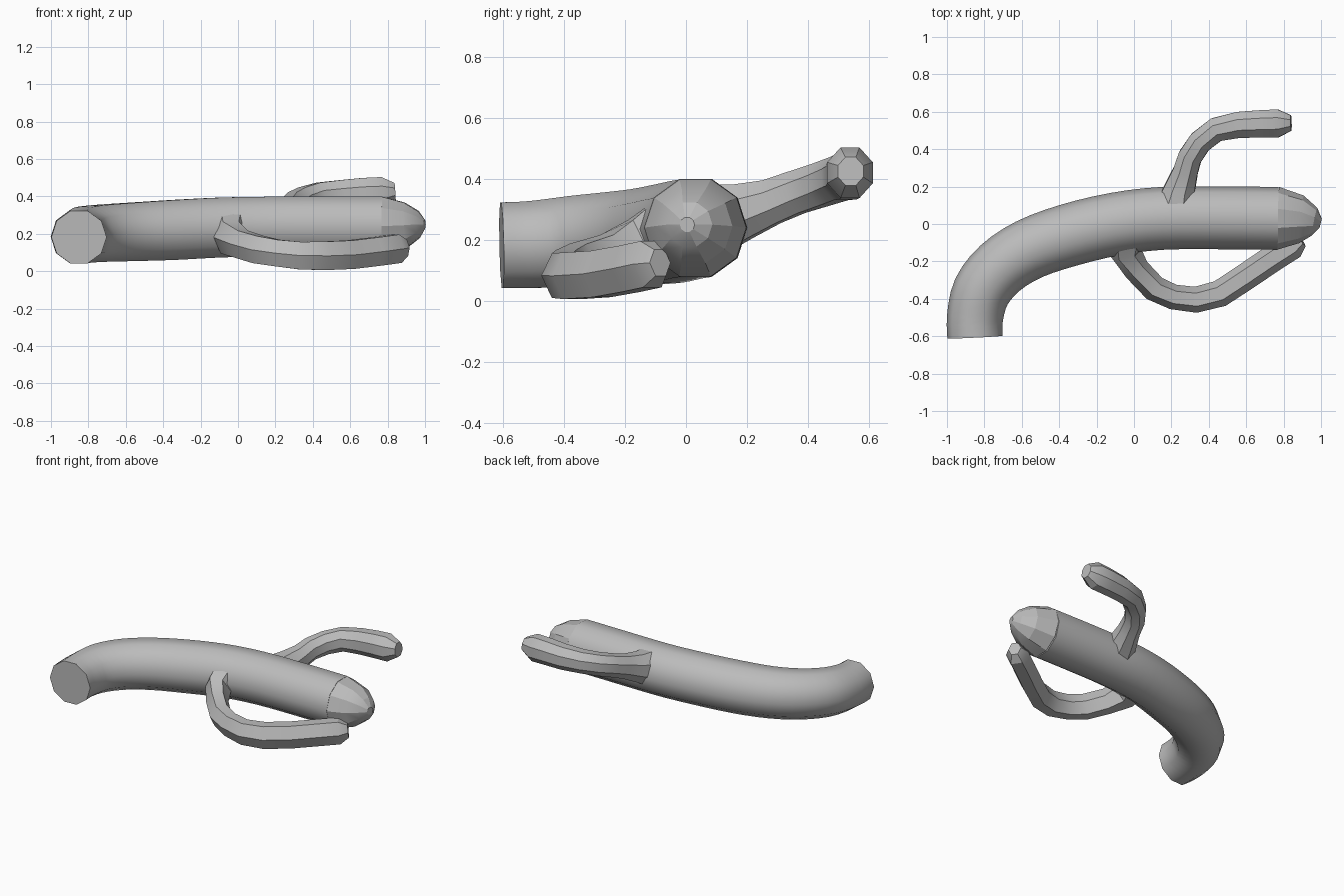
import bpy, bmesh, math
from mathutils import Vector

cube = bpy.data.objects.get("Cube")
if cube:
    bpy.data.objects.remove(cube, do_unlink=True)

grey = bpy.data.materials.new("plain grey")
grey.use_nodes = True
colour = (0.5, 0.5, 0.5, 1)
grey.diffuse_color = colour
grey.node_tree.nodes["Principled BSDF"].inputs["Base Color"].default_value = colour


def refine(points, steps):
    """Catmull-Rom smoothing of (x, y, z, radius) points."""
    pts = [Vector(p) for p in points]
    if steps < 2:
        return pts
    out = []
    for i in range(len(pts) - 1):
        a, b, c = pts[max(i - 1, 0)], pts[i], pts[i + 1]
        d = pts[min(i + 2, len(pts) - 1)]
        for k in range(steps):
            t = k / steps
            out.append(0.5 * (2 * b + (c - a) * t + (2 * a - 5 * b + 4 * c - d) * t ** 2
                              + (3 * b - a - 3 * c + d) * t ** 3))
    return out + [pts[-1]]


def tube(name, points, sides, width=1.0, steps=1, angle=30):
    """Sweep a flat-topped polygon along a path with changing radius."""
    pts = refine(points, steps)
    bm = bmesh.new()
    rings = []
    for i, p in enumerate(pts):
        tangent = (pts[min(i + 1, len(pts) - 1)] - pts[max(i - 1, 0)]).xyz.normalized()
        side = Vector((0, 0, 1)).cross(tangent).normalized()
        up = tangent.cross(side)
        ring = []
        for k in range(sides):
            a = math.pi / 2 + (k + 0.5) * math.tau / sides
            ring.append(bm.verts.new(p.xyz + p.w * (side * math.cos(a) * width + up * math.sin(a))))
        rings.append(ring)
    for r, s in zip(rings, rings[1:]):
        for k in range(sides):
            n = (k + 1) % sides
            bm.faces.new((r[k], r[n], s[n], s[k]))
    bm.faces.new(rings[0])
    bm.faces.new(rings[-1])
    bmesh.ops.recalc_face_normals(bm, faces=bm.faces)
    mesh = bpy.data.meshes.new(name)
    bm.to_mesh(mesh)
    bm.free()
    mesh.materials.append(grey)
    obj = bpy.data.objects.new(name, mesh)
    bpy.context.collection.objects.link(obj)
    bpy.ops.object.select_all(action='DESELECT')
    obj.select_set(True)
    bpy.context.view_layer.objects.active = obj
    bpy.ops.object.shade_smooth_by_angle(angle=math.radians(angle))
    return obj


# Bent trunk with a cut base
tube("trunk", [
    (-0.85, -0.605, 0.182, 0.148), (-0.85, -0.50, 0.185, 0.15), (-0.815, -0.36, 0.195, 0.156),
    (-0.715, -0.235, 0.203, 0.16), (-0.56, -0.135, 0.21, 0.164), (-0.35, -0.06, 0.22, 0.168),
    (-0.1, 0.0, 0.233, 0.168), (0.15, 0.03, 0.238, 0.168), (0.45, 0.033, 0.24, 0.168),
    (0.77, 0.03, 0.24, 0.168)], 10, steps=3, angle=40)

# Faceted rounded tip of the trunk
tube("trunk_tip", [
    (0.77, 0.03, 0.24, 0.168), (0.895, 0.025, 0.245, 0.128),
    (0.965, 0.012, 0.25, 0.076), (0.998, 0.004, 0.25, 0.025)], 10, angle=20)

# Low arm that curls under the trunk tip
tube("front_arm", [
    (-0.03, -0.03, 0.23, 0.14), (-0.045, -0.15, 0.18, 0.105), (0.015, -0.245, 0.145, 0.085),
    (0.11, -0.345, 0.115, 0.085), (0.21, -0.39, 0.097, 0.082), (0.33, -0.405, 0.083, 0.085),
    (0.46, -0.372, 0.082, 0.088), (0.60, -0.28, 0.088, 0.088), (0.74, -0.185, 0.105, 0.088),
    (0.85, -0.115, 0.12, 0.088), (0.895, -0.085, 0.125, 0.05)], 6, width=0.82)

# Raised arm on the far side
tube("back_arm", [
    (0.22, 0.08, 0.265, 0.13), (0.245, 0.19, 0.295, 0.098), (0.275, 0.28, 0.325, 0.08),
    (0.30, 0.36, 0.355, 0.076), (0.355, 0.44, 0.38, 0.076), (0.44, 0.505, 0.402, 0.078),
    (0.56, 0.53, 0.41, 0.084), (0.67, 0.535, 0.417, 0.088), (0.77, 0.538, 0.42, 0.09),
    (0.84, 0.54, 0.425, 0.05)], 8, width=0.9)
